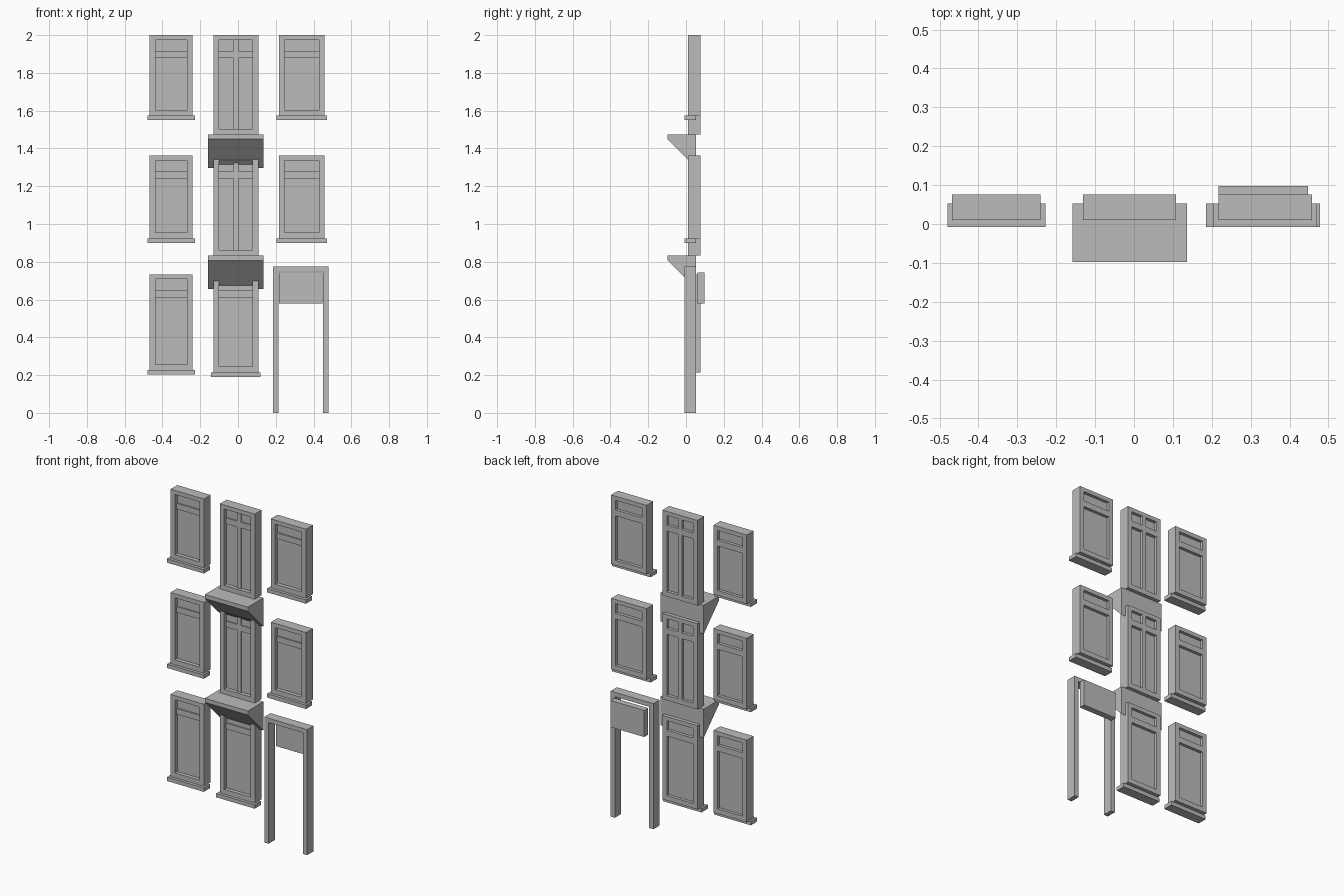
import bpy
import bmesh

cube = bpy.data.objects.get("Cube")
if cube:
    bpy.data.objects.remove(cube, do_unlink=True)

grey = bpy.data.materials.new("stone_grey")
grey.use_nodes = True
colour = (0.5, 0.5, 0.5, 1)
grey.diffuse_color = colour
grey.node_tree.nodes["Principled BSDF"].inputs["Base Color"].default_value = colour

FRONT, BACK = 0.01, 0.076           # depth of every casing
SILL_FRONT, SILL_BACK = -0.008, 0.053
BORDER, TOP_BORDER = 0.03, 0.025    # casing widths


def finish(name, bm):
    bmesh.ops.recalc_face_normals(bm, faces=bm.faces)
    mesh = bpy.data.meshes.new(name)
    bm.to_mesh(mesh)
    bm.free()
    mesh.materials.append(grey)
    obj = bpy.data.objects.new(name, mesh)
    bpy.context.collection.objects.link(obj)
    return obj


def prism(name, profile, to_3d, start, end):
    """Extrude a flat outline between two positions along its normal axis."""
    bm = bmesh.new()
    a, b = [[bm.verts.new(to_3d(p, q, d)) for p, q in profile] for d in (start, end)]
    bm.faces.new(a)
    bm.faces.new(b)
    for i in range(len(a)):
        j = (i + 1) % len(a)
        bm.faces.new((a[i], a[j], b[j], b[i]))
    return finish(name, bm)


def rect(x0, x1, z0, z1):
    return [(x0, z0), (x1, z0), (x1, z1), (x0, z1)]


def along_y(x, z, y):
    return (x, y, z)


def along_x(y, z, x):
    return (x, y, z)


def box(name, x0, x1, y0, y1, z0, z1):
    return prism(name, rect(x0, x1, z0, z1), along_y, y0, y1)


def casing(name, outer, inner):
    """Rectangular ring running from the front to the back."""
    bm = bmesh.new()
    of, ob, nf, nb = [[bm.verts.new((x, y, z)) for x, z in loop]
                      for loop in (outer, inner) for y in (FRONT, BACK)]
    for i in range(4):
        j = (i + 1) % 4
        for a, b in ((of, ob), (nf, nb), (of, nf), (ob, nb)):
            bm.faces.new((a[i], a[j], b[j], b[i]))
    return finish(name, bm)


def window(name, x0, x1, z0, z1, double=False):
    """Casing, recessed pane, transom and optional centre bar."""
    ix0, ix1, iz0, iz1 = x0 + BORDER, x1 - BORDER, z0 + BORDER, z1 - TOP_BORDER
    casing(name + "_casing", rect(x0, x1, z0, z1), rect(ix0, ix1, iz0, iz1))
    box(name + "_pane", ix0, ix1, 0.034, 0.057, iz0, iz1)
    t1 = iz1 - 0.06
    t0 = t1 - 0.036
    box(name + "_transom", ix0, ix1, 0.026, BACK, t0, t1)
    if double:
        mid = (x0 + x1) / 2
        for part, a, b in (("lower", iz0, t0), ("upper", t1, iz1)):
            box(f"{name}_{part}_centre_bar", mid - 0.013, mid + 0.013, 0.026, BACK, a, b)


def sill(name, x0, x1, z0, z1):
    box(name + "_sill", x0 - 0.012, x1 + 0.012, SILL_FRONT, SILL_BACK, z0, z1)


# Side and lower windows with sills: name, x range, casing z range
RIGHT, CENTRE, LEFT = (-0.468, -0.24), (-0.131, 0.108), (0.217, 0.458)
for name, (x0, x1), z0, z1 in (
    ("right_upper_window", RIGHT, 1.574, 2.0),
    ("right_middle_window", RIGHT, 0.924, 1.362),
    ("right_lower_window", RIGHT, 0.226, 0.733),
    ("left_upper_window", LEFT, 1.574, 2.0),
    ("left_middle_window", LEFT, 0.924, 1.362),
    ("centre_lower_window", CENTRE, 0.215, 0.733),
):
    window(name, x0, x1, z0, z1)
    sill(name, x0, x1, z0 - 0.024, z0)

# Balcony doors, each standing on a ledge with a sloped underside
for level, z0, z1 in (("upper", 1.474, 2.0), ("middle", 0.833, 1.362)):
    window(level + "_balcony_door", *CENTRE, z0, z1, double=True)
    ledge = [(-0.098, z0), (SILL_BACK, z0), (SILL_BACK, z0 - 0.177), (-0.098, z0 - 0.025)]
    prism(level + "_balcony_ledge", ledge, along_x, -0.158, 0.136)

# Entrance surround: two posts and a lintel in one outline
X0, X1, TOP, POST = 0.185, 0.478, 0.775, 0.029
surround = [(X0, 0), (X0 + POST, 0), (X0 + POST, TOP - 0.027), (X1 - POST, TOP - 0.027),
            (X1 - POST, 0), (X1, 0), (X1, TOP), (X0, TOP)]
prism("entrance_surround", surround, along_y, SILL_FRONT, SILL_BACK)

# Board hung behind the entrance
box("entrance_board", 0.217, 0.447, 0.06, 0.098, 0.578, 0.742)
